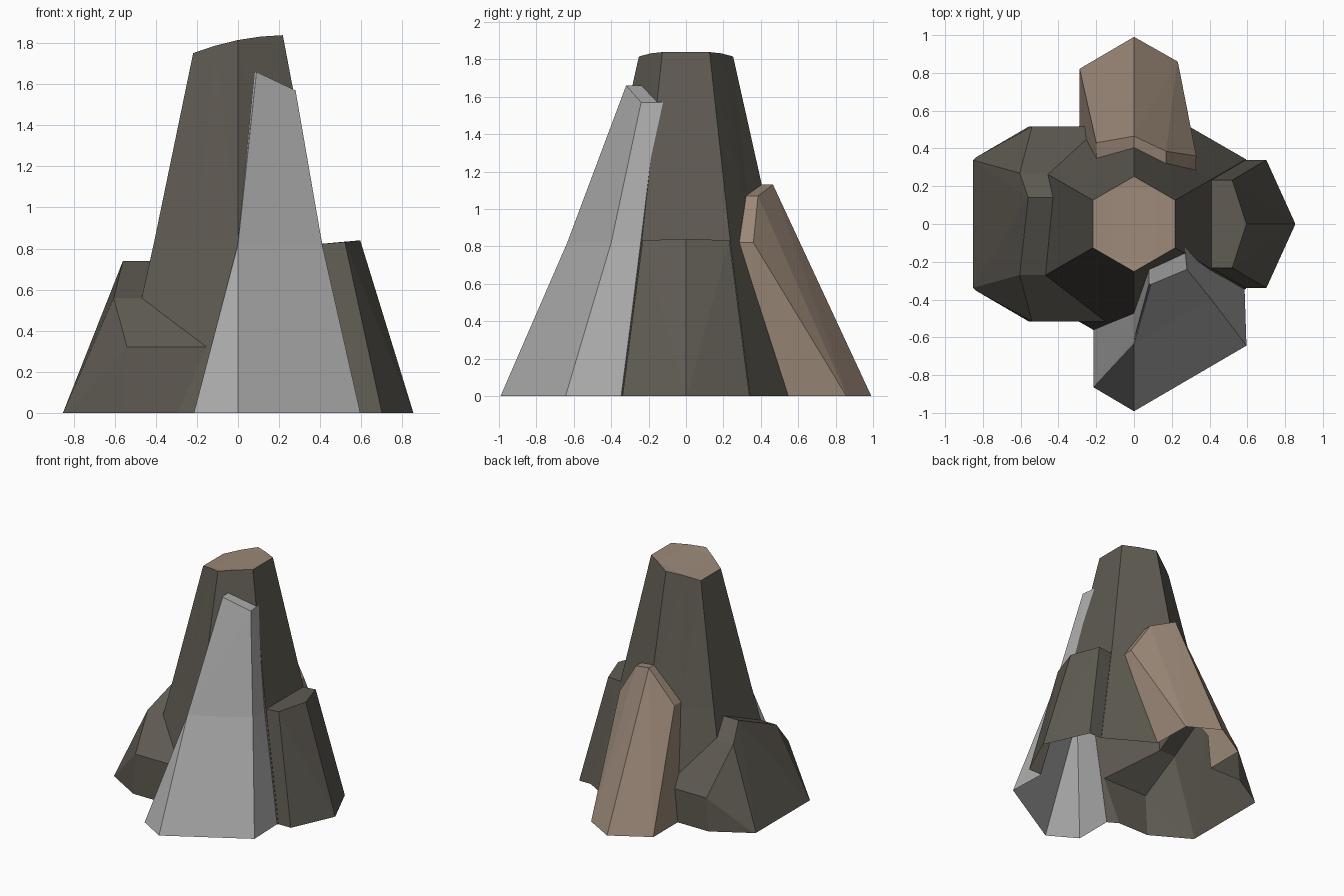
import bpy, bmesh, math
from mathutils import Vector

if "Cube" in bpy.data.objects:
    bpy.data.objects.remove(bpy.data.objects["Cube"])


def material(name, rgb):
    m = bpy.data.materials.new(name)
    m.diffuse_color = (*rgb, 1)
    m.use_nodes = True
    m.node_tree.nodes["Principled BSDF"].inputs["Base Color"].default_value = m.diffuse_color
    return m


dark = material("dark_rock", (0.115, 0.105, 0.085))
brown = material("brown_rock", (0.33, 0.25, 0.19))
grey = material("pale_grey_rock", (0.42, 0.42, 0.42))

# One slot per part so the merged shell can be split again afterwards
PARTS = [("central_spire", dark), ("spire_cap", brown), ("left_column", dark),
         ("right_column", dark), ("front_column", grey), ("back_column", brown)]
BASE = -0.02   # parts start just below ground and are trimmed at z = 0


def finish(bm, slot):
    bmesh.ops.recalc_face_normals(bm, faces=bm.faces[:])
    bmesh.ops.triangulate(bm, faces=bm.faces[:])
    for f in bm.faces:
        f.material_index = slot
        if slot == 0 and f.normal.z > 0.8:
            f.material_index = 1
    name = PARTS[slot][0] + "_solid"
    me = bpy.data.meshes.new(name)
    bm.to_mesh(me)
    bm.free()
    for _, m in PARTS:
        me.materials.append(m)
    ob = bpy.data.objects.new(name, me)
    bpy.context.collection.objects.link(ob)
    return ob


def loft(rings, slot):
    bm = bmesh.new()
    rows = [[bm.verts.new(p) for p in r] for r in rings]
    for a, b in zip(rows, rows[1:]):
        for i in range(len(a)):
            j = (i + 1) % len(a)
            bm.faces.new((a[i], a[j], b[j], b[i]))
    bm.faces.new(rows[0][::-1])
    bm.faces.new(rows[-1])
    return finish(bm, slot)


def hull(points, slot):
    bm = bmesh.new()
    for p in points:
        bm.verts.new(p)
    res = bmesh.ops.convex_hull(bm, input=bm.verts[:])
    junk = {g for g in res["geom_interior"] + res["geom_unused"]
            if isinstance(g, bmesh.types.BMVert)}
    bmesh.ops.delete(bm, geom=list(junk), context='VERTS')
    return finish(bm, slot)


def hexagon(r, z):
    # six corners plus edge midpoints, pointing along y
    c = [Vector((r * math.sin(-k * math.pi / 3), r * math.cos(k * math.pi / 3), 0)) for k in range(6)]
    out = []
    for k in range(6):
        out += [c[k], (c[k] + c[(k + 1) % 6]) / 2]
    return [(p.x, p.y, z(p.x)) for p in out]


# Central spire with a tilted, slightly domed top
spire = loft([hexagon(0.69, lambda x: BASE), hexagon(0.472, lambda x: 0.83),
              hexagon(0.252, lambda x: 1.815 + 0.2 * x - 0.42 * x * x)], 0)

# Left column: low, wide, with a top sloping to the front
pts = []
for s in (-1, 1):
    rim, low = (0.56, 0.32) if s < 0 else (0.61, 0.26)
    pts += [(-0.86, s * 0.34, BASE), (-0.56, s * 0.515, BASE), (-0.1, s * 0.515, BASE),
            (-0.54, s * 0.515, low), (-0.1, s * 0.515, low),
            (-0.605, s * 0.27, rim), (-0.1, s * 0.27, rim)]
pts += [(-0.56, 0.14, 0.74), (-0.1, 0.14, 0.74)]
left = hull(pts, 2)

# Right column: half hexagon tapering upward
pts = [(0.86, 0, BASE), (0.595, 0, 0.84)]
for s in (-1, 1):
    pts += [(0.705, s * 0.342, BASE), (0.2, s * 0.342, BASE),
            (0.52, s * 0.232, 0.832), (0.2, s * 0.232, 0.805)]
right = hull(pts, 3)

# Front column: tall pale slab with a kink at mid height
front = loft([
    [(-0.22, -0.4, BASE), (-0.22, -0.87, BASE), (0, -1, BASE), (0.6, -0.65, BASE), (0.585, -0.2, BASE)],
    [(0, -0.3, 0.82), (-0.003, -0.622, 0.82), (0, -0.635, 0.82), (0.41, -0.4, 0.82), (0.395, -0.12, 0.82)],
    [(0.08, -0.1, 1.66), (0.08, -0.315, 1.66), (0.09, -0.32, 1.66), (0.28, -0.24, 1.57), (0.265, -0.08, 1.57)],
], 4)

# Back column: leaning slab with a peaked top
pts = [(-0.29, 0.35, BASE), (-0.29, 0.83, BASE), (0, 1, BASE), (0.23, 0.87, BASE),
       (0.24, 0.35, BASE), (0.26, 0.63, 0.3)]
for x, y, z in ((-0.2, 0.43, 0.87), (0, 0.465, 1.13), (0.17, 0.385, 1.07), (0.33, 0.36, 0.82)):
    pts += [(x, y, z), (x * 0.98, y - 0.2, z)]
back = hull(pts, 5)

# Merge into one outer shell
solids = [left, right, front, back]
for ob in solids:
    mod = spire.modifiers.new("merge", 'BOOLEAN')
    mod.operation = 'UNION'
    mod.solver = 'EXACT'
    mod.object = ob
dg = bpy.context.evaluated_depsgraph_get()
shell = bpy.data.meshes.new_from_object(spire.evaluated_get(dg))

# Trim at ground level (open underneath) and split into named parts
for slot, (name, mat) in enumerate(PARTS):
    bm = bmesh.new()
    bm.from_mesh(shell)
    bmesh.ops.bisect_plane(bm, geom=bm.verts[:] + bm.edges[:] + bm.faces[:], dist=1e-5,
                           plane_co=(0, 0, 0), plane_no=(0, 0, 1), clear_inner=True)
    bmesh.ops.delete(bm, geom=[f for f in bm.faces if f.material_index != slot], context='FACES')
    for f in bm.faces:
        f.material_index = 0
        f.smooth = False
    me = bpy.data.meshes.new(name)
    bm.to_mesh(me)
    bm.free()
    me.materials.append(mat)
    bpy.context.collection.objects.link(bpy.data.objects.new(name, me))

for ob in [spire] + solids:
    bpy.data.objects.remove(ob)
